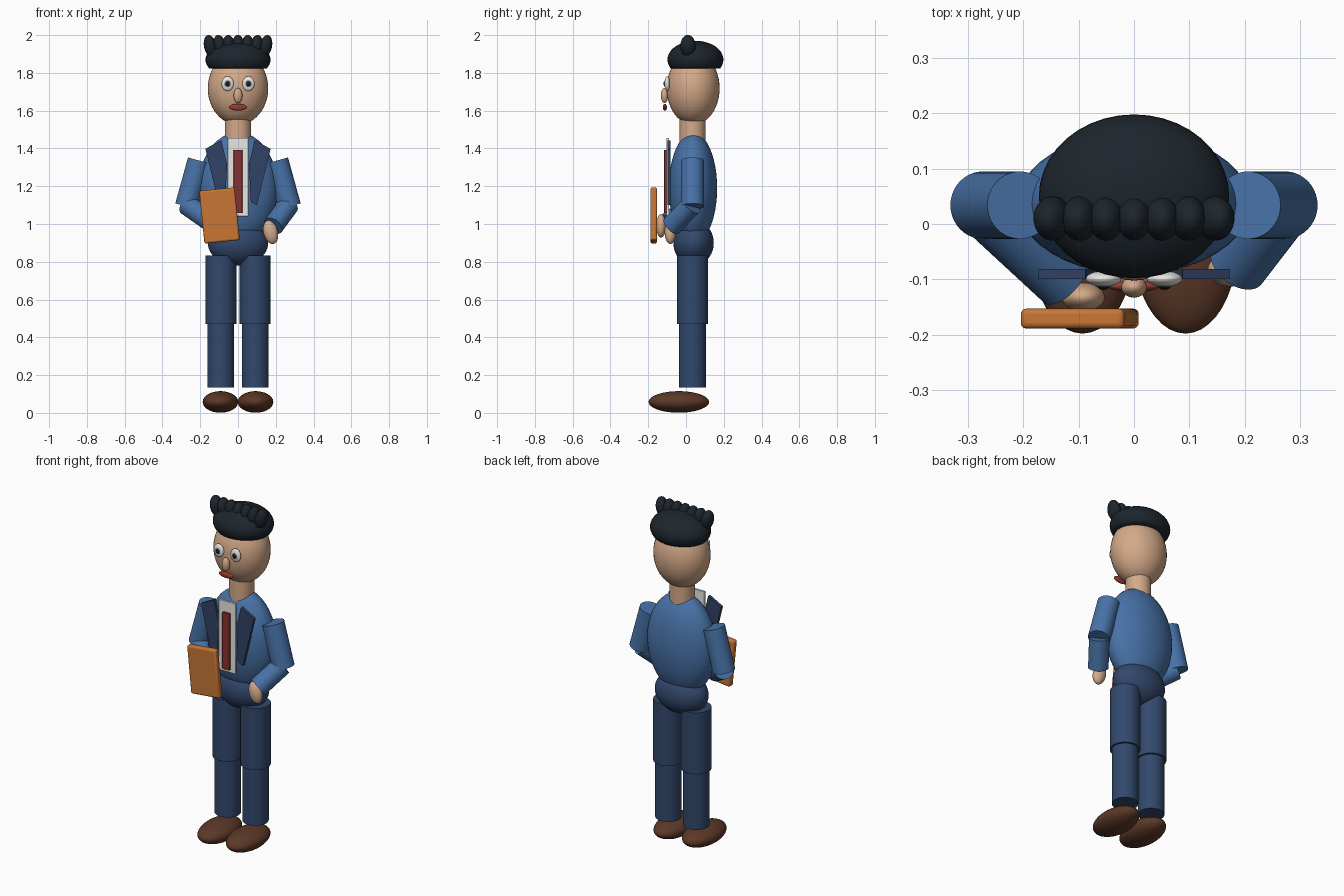
import bpy, bmesh
from mathutils import Vector

if "Cube" in bpy.data.objects:
    bpy.data.objects.remove(bpy.data.objects["Cube"])


def material(name, rgb):
    m = bpy.data.materials.new(name)
    m.diffuse_color = (*rgb, 1)
    m.use_nodes = True
    m.node_tree.nodes["Principled BSDF"].inputs["Base Color"].default_value = m.diffuse_color
    return m


SKIN = material("skin", (0.66, 0.40, 0.25))
BLUE = material("jacket_blue", (0.065, 0.17, 0.39))
NAVY = material("trouser_navy", (0.032, 0.065, 0.15))
LAPEL = material("lapel_navy", (0.03, 0.055, 0.13))
HAIR = material("hair_black", (0.012, 0.018, 0.025))
BROWN = material("shoe_brown", (0.107, 0.04, 0.02))
ORANGE = material("book_orange", (0.58, 0.18, 0.035))
RED = material("tie_red", (0.26, 0.03, 0.025))
LIPS = material("lip_red", (0.30, 0.045, 0.03))
WHITE = material("white", (0.8, 0.8, 0.77))
GREY = material("iris_grey", (0.12, 0.13, 0.14))
BLACK = material("pupil_black", (0.01, 0.01, 0.012))


def finish(name, mat):
    ob = bpy.context.object
    ob.name = name
    ob.data.materials.append(mat)
    bpy.ops.object.shade_smooth_by_angle(angle=0.6)
    return ob


def ball(name, loc, radii, mat, rot=(0, 0, 0)):
    bpy.ops.mesh.primitive_uv_sphere_add(segments=40, ring_count=24, location=loc, rotation=rot)
    bpy.context.object.scale = radii
    return finish(name, mat)


def rod(name, a, b, r, mat):
    a, b = Vector(a), Vector(b)
    d = b - a
    bpy.ops.mesh.primitive_cylinder_add(vertices=40, radius=r, depth=d.length, location=(a + b) / 2,
                                        rotation=d.to_track_quat('Z', 'Y').to_euler())
    return finish(name, mat)


def box(name, loc, size, mat, bevel, rot=(0, 0, 0)):
    bpy.ops.mesh.primitive_cube_add(size=1, location=loc, rotation=rot)
    ob = bpy.context.object
    ob.scale = size
    bpy.ops.object.transform_apply(location=False, rotation=False, scale=True)
    m = ob.modifiers.new("bevel", 'BEVEL')
    m.width, m.segments = bevel, 3
    return finish(name, mat)


def plate(name, outline, y0, y1, mat):
    bm = bmesh.new()
    face = bm.faces.new([bm.verts.new((x, y0, z)) for x, z in outline])
    new = bmesh.ops.extrude_face_region(bm, geom=[face])["geom"]
    bmesh.ops.translate(bm, vec=(0, y1 - y0, 0), verts=[v for v in new if isinstance(v, bmesh.types.BMVert)])
    bmesh.ops.recalc_face_normals(bm, faces=bm.faces)
    me = bpy.data.meshes.new(name)
    bm.to_mesh(me)
    bm.free()
    me.materials.append(mat)
    bpy.context.collection.objects.link(bpy.data.objects.new(name, me))


# Body core
ball("torso", (0, 0.037, 1.19), (0.21, 0.128, 0.295), BLUE)
ball("hips", (0, 0.04, 0.90), (0.16, 0.107, 0.12), NAVY)
rod("neck", (0, 0.035, 1.43), (0, 0.035, 1.57), 0.069, SKIN)
ball("head", (0, 0.038, 1.718), (0.16, 0.14, 0.192), SKIN)

# Face
ball("nose", (0, -0.114, 1.68), (0.023, 0.019, 0.04), SKIN)
ball("mouth", (0, -0.112, 1.618), (0.047, 0.011, 0.018), LIPS)

# Hair cap with flat underside
cap = ball("hair_cap", (0, 0.05, 1.87), (0.172, 0.148, 0.10), HAIR)
bm = bmesh.new()
bm.from_mesh(cap.data)
cut = bmesh.ops.bisect_plane(bm, geom=bm.verts[:] + bm.edges[:] + bm.faces[:], plane_co=(0, 0, -0.48),
                             plane_no=(0, 0, -1), clear_outer=True)["geom_cut"]
bmesh.ops.contextual_create(bm, geom=[e for e in cut if isinstance(e, bmesh.types.BMEdge)])
bm.to_mesh(cap.data)
bm.free()

# Row of curls fanning outwards
for i in range(-3, 4):
    ball("hair_curl", (i * 0.049, 0.01, 1.942), (0.033, 0.04, 0.059), HAIR, (0, i * 0.07, 0))

# Shirt front and tie
box("shirt_front", (0, -0.096, 1.248), (0.11, 0.014, 0.415), WHITE, 0.002)
box("tie", (0, -0.108, 1.225), (0.047, 0.016, 0.335), RED, 0.003)

# Mirrored parts
for s, side in ((-1, "right"), (1, "left")):
    ball(side + "_eye", (s * 0.055, -0.099, 1.743), (0.032, 0.014, 0.039), WHITE)
    ball(side + "_iris", (s * 0.055, -0.109, 1.743), (0.017, 0.007, 0.019), GREY)
    ball(side + "_pupil", (s * 0.055, -0.113, 1.743), (0.011, 0.006, 0.013), BLACK)
    plate(side + "_lapel", [(s * x, z) for x, z in
          ((0.088, 1.443), (0.173, 1.398), (0.10, 1.10), (0.068, 1.115), (0.058, 1.315))], -0.099, -0.081, LAPEL)
    rod(side + "_thigh", (s * 0.091, 0.034, 0.47), (s * 0.091, 0.034, 0.833), 0.082, NAVY)
    rod(side + "_shin", (s * 0.091, 0.034, 0.135), (s * 0.091, 0.034, 0.48), 0.071, NAVY)
    ball(side + "_shoe", (s * 0.093, -0.038, 0.058), (0.094, 0.16, 0.057), BROWN)
    rod(side + "_upper_arm", (s * 0.206, 0.034, 1.336), (s * 0.273, 0.034, 1.093), 0.061, BLUE)

# Bent forearms and hands
rod("right_forearm", (-0.268, 0.03, 1.10), (-0.125, -0.102, 1.0), 0.055, BLUE)
ball("right_hand", (-0.092, -0.132, 0.99), (0.039, 0.026, 0.062), SKIN)
rod("left_forearm", (0.268, 0.03, 1.10), (0.187, -0.075, 0.99), 0.055, BLUE)
ball("left_hand", (0.173, -0.083, 0.957), (0.038, 0.03, 0.064), SKIN, (0, -0.25, 0))

# Book held at the chest
box("book", (-0.098, -0.171, 1.045), (0.188, 0.036, 0.28), ORANGE, 0.01, (0, -0.1, 0))
